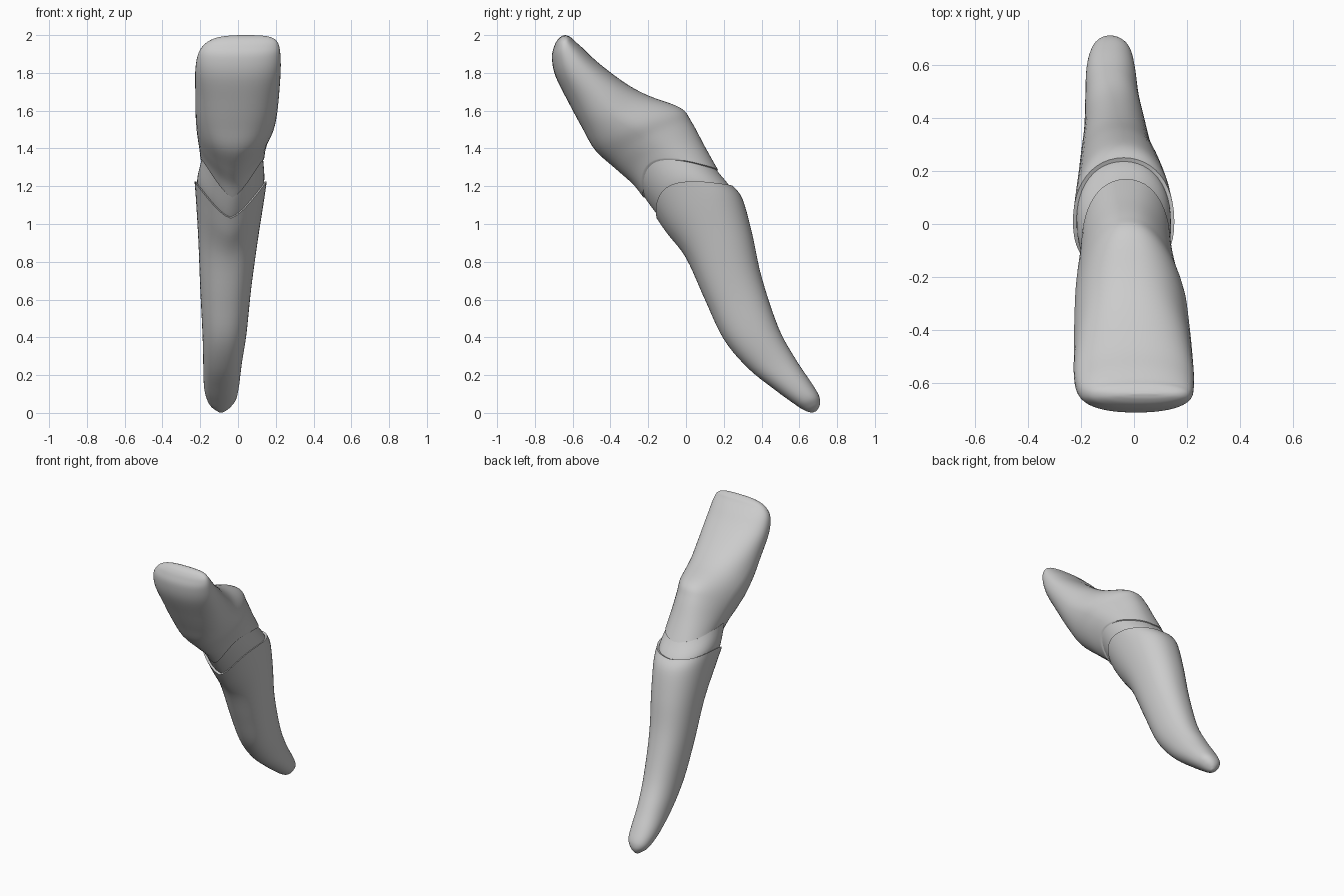
import bpy, bmesh
from math import sin, cos, pi, copysign
from mathutils import Vector

cube = bpy.data.objects.get("Cube")
if cube:
    bpy.data.objects.remove(cube)

ivory = bpy.data.materials.new("light_grey")
ivory.use_nodes = True
grey = (0.6, 0.6, 0.6, 1)
ivory.diffuse_color = grey
ivory.node_tree.nodes["Principled BSDF"].inputs["Base Color"].default_value = grey

SIDES = 48
STEPS = 5

# Sections: front y, front z, back y, back z, right x, left x, arch, back taper
CROWN = [
    (-.225, 1.14, .17, 1.285, -.198, .138, .13, .05),
    (-.28, 1.21, .1, 1.41, -.205, .147, .09, .15),
    (-.37, 1.29, .03, 1.54, -.214, .165, .05, .25),
    (-.48, 1.39, -.03, 1.615, -.221, .192, .02, .3),
    (-.55, 1.51, -.2, 1.68, -.225, .208, 0, .2),
    (-.62, 1.64, -.32, 1.745, -.226, .218, 0, .1),
    (-.69, 1.78, -.46, 1.85, -.226, .226, 0, 0),
    (-.71, 1.88, -.54, 1.925, -.21, .224, 0, 0),
    (-.698, 1.94, -.585, 1.965, -.175, .214, 0, 0),
    (-.68, 1.975, -.605, 1.985, -.13, .192, 0, 0),
    (-.66, 1.993, -.625, 1.996, -.07, .15, 0, 0),
    (-.645, 1.999, -.638, 2, 0, .08, 0, 0),
]
ROOT = [
    (-.155, 1.03, .25, 1.2, -.23, .152, .11, 0),
    (-.1, .95, .3, 1.13, -.222, .137, .08, 0),
    (0, .82, .35, .95, -.21, .105, .03, 0),
    (.1, .6, .4, .72, -.2, .07, 0, 0),
    (.2, .39, .49, .45, -.188, .045, 0, 0),
    (.33, .235, .58, .285, -.184, .02, 0, 0),
    (.48, .115, .66, .165, -.18, .005, 0, 0),
    (.57, .05, .7, .1, -.165, -.01, 0, 0),
    (.615, .02, .71, .06, -.145, -.035, 0, 0),
    (.645, .006, .704, .03, -.118, -.06, 0, 0),
    (.67, .001, .69, .01, -.1, -.08, 0, 0),
]


def smooth_rows(rows):
    """Catmull-Rom interpolation between neighbouring sections."""
    out = []
    last = len(rows) - 1
    for i in range(last):
        quad = [rows[max(0, min(last, i + k))] for k in (-1, 0, 1, 2)]
        for s in range(STEPS):
            t = s / STEPS
            out.append([b + t / 2 * (c - a + t * (2 * a - 5 * b + 4 * c - d + t * (3 * (b - c) + d - a)))
                        for a, b, c, d in zip(*quad)])
    return out + [rows[-1]]


def ring(row, power):
    """Tilted rounded section whose sides arch upwards."""
    yf, zf, yb, zb, xl, xr, arch, taper = row
    mid = Vector(((xl + xr) / 2, (yf + yb) / 2, (zf + zb) / 2))
    depth = Vector((0, yb - yf, zb - zf)) / 2
    width = Vector(((xr - xl) / 2, 0, 0))
    rise = Vector((0, -.35, 1)) * arch
    pts = []
    for k in range(SIDES):
        a = 2 * pi * k / SIDES
        c = copysign(abs(cos(a)) ** (2 / power), cos(a))
        s = copysign(abs(sin(a)) ** (2 / power), sin(a))
        pts.append(mid + depth * c + width * s * (1 - taper * max(c, 0))
                   + rise * abs(s) ** 1.4 * (1 - .65 * c))
    return mid, pts


def loft(name, rows, power):
    bm = bmesh.new()
    rings = [ring(r, power) for r in smooth_rows(rows)]
    loops = [[bm.verts.new(p) for p in pts] for _, pts in rings]
    for lower, upper in zip(loops, loops[1:]):
        for k in range(SIDES):
            n = (k + 1) % SIDES
            bm.faces.new((lower[k], lower[n], upper[n], upper[k]))
    for end in (0, -1):
        hub = bm.verts.new(rings[end][0])
        for k in range(SIDES):
            bm.faces.new((loops[end][k], loops[end][(k + 1) % SIDES], hub))
    bmesh.ops.recalc_face_normals(bm, faces=bm.faces)
    mesh = bpy.data.meshes.new(name)
    bm.to_mesh(mesh)
    bm.free()
    mesh.materials.append(ivory)
    obj = bpy.data.objects.new(name, mesh)
    bpy.context.collection.objects.link(obj)
    bpy.ops.object.select_all(action='DESELECT')
    obj.select_set(True)
    bpy.context.view_layer.objects.active = obj
    bpy.ops.object.shade_smooth_by_angle(angle=pi / 3.5)


def inset(row, f):
    """Shrink a section towards its centre."""
    yf, zf, yb, zb, xl, xr, arch, taper = row
    def pull(a, b):
        m, h = (a + b) / 2, (b - a) / 2 * f
        return m - h, m + h
    (yf, yb), (zf, zb), (xl, xr) = pull(yf, yb), pull(zf, zb), pull(xl, xr)
    return yf, zf, yb, zb, xl, xr, arch, taper


# Crown above, root below, and the narrower neck joining them
loft("tooth_crown", CROWN, 2.3)
loft("tooth_root", ROOT, 2.2)
loft("tooth_neck", [inset(CROWN[1], .9), inset(CROWN[0], .97),
                    inset(ROOT[0], .93), inset(ROOT[1], .85)], 2.2)
